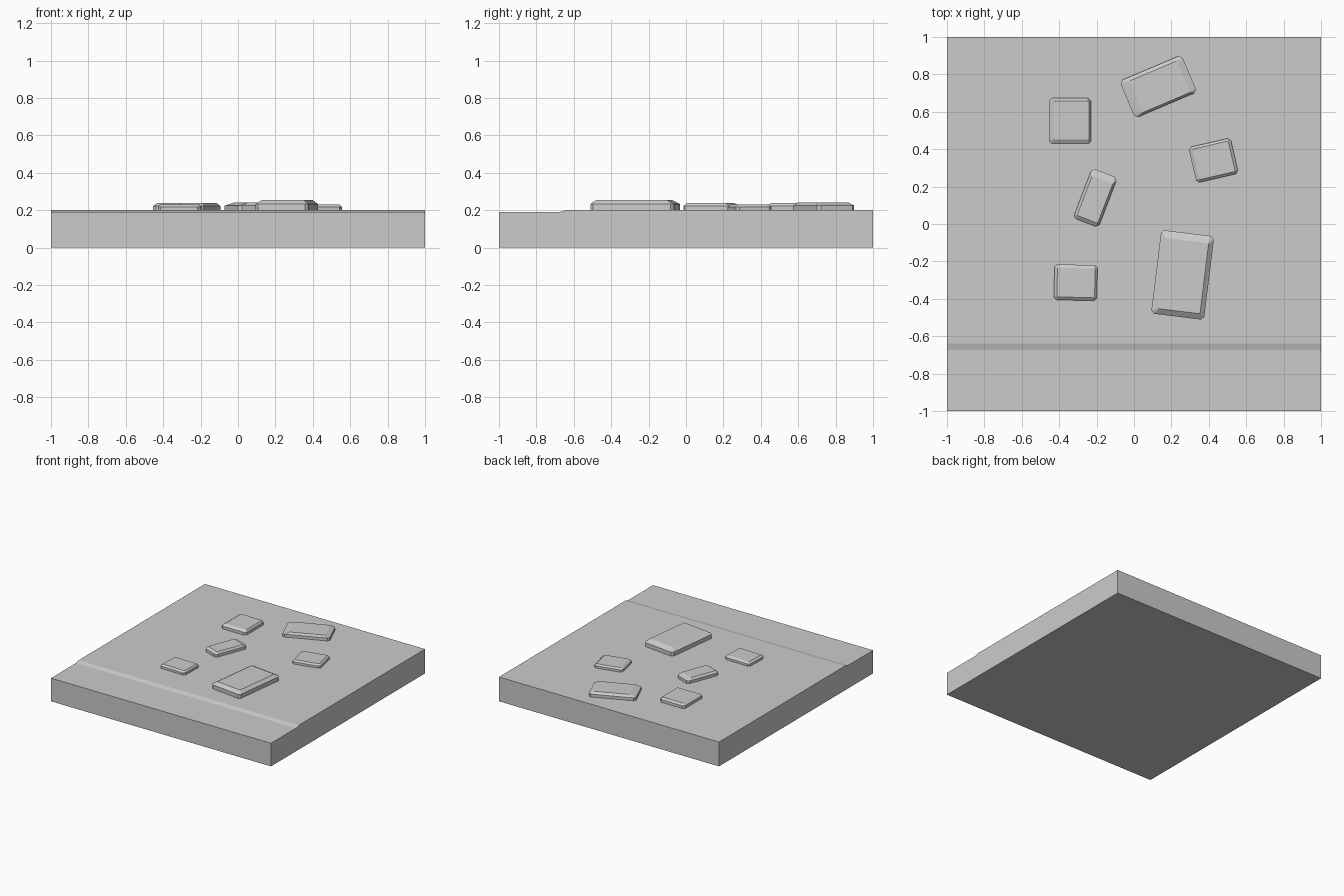
import bpy, bmesh, math
from mathutils import Matrix, Vector

cube = bpy.data.objects.get("Cube")
if cube:
    bpy.data.objects.remove(cube, do_unlink=True)

GROUND = 0.2

# One plain grey for everything
grey = bpy.data.materials.new("stone_grey")
grey.use_nodes = True
colour = (0.6, 0.6, 0.6, 1)
grey.diffuse_color = colour
grey.node_tree.nodes["Principled BSDF"].inputs["Base Color"].default_value = colour


def add_object(name, bm):
    bmesh.ops.recalc_face_normals(bm, faces=bm.faces)
    mesh = bpy.data.meshes.new(name)
    bm.to_mesh(mesh)
    bm.free()
    mesh.materials.append(grey)
    obj = bpy.data.objects.new(name, mesh)
    bpy.context.collection.objects.link(obj)
    return obj


def chamfered_ring(bm, x0, x1, y0, y1, z, c):
    """Rectangle with cut corners, as eight vertices."""
    points = [(x0 + c, y0), (x1 - c, y0), (x1, y0 + c), (x1, y1 - c),
              (x1 - c, y1), (x0 + c, y1), (x0, y1 - c), (x0, y0 + c)]
    return [bm.verts.new((x, y, z)) for x, y in points]


def add_stone(name, centre, size, height, turn, insets):
    """Flat paving stone; insets are left, right, front, back of the top face."""
    w, d = size[0] / 2, size[1] / 2
    left, right, front, back = insets
    bm = bmesh.new()
    cut = 0.016
    rings = [
        chamfered_ring(bm, -w, w, -d, d, -0.02, cut),
        chamfered_ring(bm, -w, w, -d, d, height * 0.6, cut),
        chamfered_ring(bm, -w + left, w - right, -d + front, d - back, height, 0.003),
    ]
    for low, high in zip(rings, rings[1:]):
        for i in range(8):
            j = (i + 1) % 8
            bm.faces.new((low[i], low[j], high[j], high[i]))
    bm.faces.new(rings[0])
    bm.faces.new(rings[-1])
    place = Matrix.Translation((*centre, GROUND)) @ Matrix.Rotation(math.radians(turn), 4, "Z")
    bm.transform(place)
    add_object(name, bm)


# Ground slab: side profile with a shallow step near the front, swept along x
profile = [(-1, 0), (1, 0), (1, GROUND), (-0.64, GROUND), (-0.675, 0.19), (-1, 0.19)]
bm = bmesh.new()
side = bm.faces.new([bm.verts.new((-1, y, z)) for y, z in profile])
swept = bmesh.ops.extrude_face_region(bm, geom=[side])["geom"]
bmesh.ops.translate(bm, vec=Vector((2, 0, 0)),
                    verts=[v for v in swept if isinstance(v, bmesh.types.BMVert)])
add_object("ground_slab", bm)

# Scattered stones
add_stone("large_stone", (0.26, -0.272), (0.285, 0.45), 0.055, -7, (0.035, 0.025, 0.03, 0.04))
add_stone("back_stone", (0.13, 0.735), (0.36, 0.215), 0.04, 23, (0.05, 0.035, 0.012, 0.02))
add_stone("square_stone", (-0.342, 0.55), (0.225, 0.245), 0.037, 0, (0.022, 0.012, 0.025, 0.016))
add_stone("narrow_stone", (-0.207, 0.14), (0.145, 0.285), 0.038, -21, (0.015, 0.012, 0.02, 0.04))
add_stone("right_stone", (0.425, 0.34), (0.23, 0.195), 0.03, 13, (0.018, 0.015, 0.014, 0.014))
add_stone("front_stone", (-0.312, -0.313), (0.23, 0.19), 0.03, -1.5, (0.016, 0.012, 0.016, 0.018))
